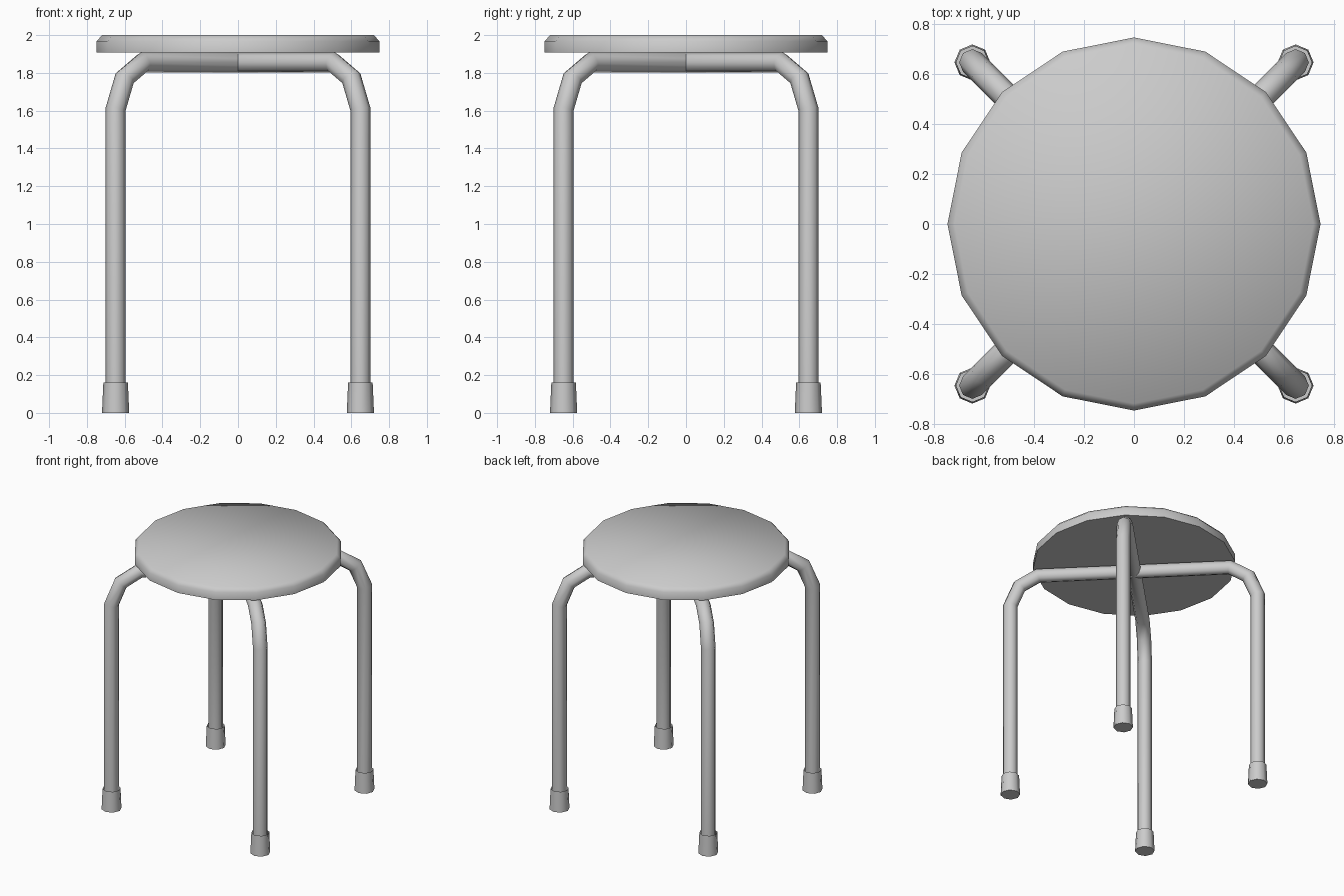
import bpy
import bmesh
from math import cos, sin, pi, radians
from mathutils import Vector

cube = bpy.data.objects.get("Cube")
if cube:
    bpy.data.objects.remove(cube, do_unlink=True)

grey = bpy.data.materials.new("light grey")
grey.use_nodes = True
grey.diffuse_color = (0.6, 0.6, 0.6, 1)
grey.node_tree.nodes["Principled BSDF"].inputs["Base Color"].default_value = (0.6, 0.6, 0.6, 1)


def loft(name, rings, cap_start=True, cap_end=True):
    """Skin a list of closed rings and shade it smooth, keeping sharp rims."""
    bm = bmesh.new()
    loops = [[bm.verts.new(p) for p in ring] for ring in rings]
    n = len(loops[0])
    for a, b in zip(loops, loops[1:]):
        for i in range(n):
            j = (i + 1) % n
            bm.faces.new((a[i], a[j], b[j], b[i]))
    if cap_start:
        bm.faces.new(loops[0][::-1])
    if cap_end:
        bm.faces.new(loops[-1])
    bmesh.ops.recalc_face_normals(bm, faces=bm.faces[:])
    mesh = bpy.data.meshes.new(name)
    bm.to_mesh(mesh)
    bm.free()
    mesh.materials.append(grey)
    obj = bpy.data.objects.new(name, mesh)
    bpy.context.collection.objects.link(obj)
    bpy.ops.object.select_all(action='DESELECT')
    obj.select_set(True)
    bpy.context.view_layer.objects.active = obj
    bpy.ops.object.shade_smooth_by_angle(angle=radians(60))
    return obj


def circle(radius, z, sides, x=0, y=0):
    return [(x + radius * cos(2 * pi * i / sides), y + radius * sin(2 * pi * i / sides), z)
            for i in range(sides)]


def tube_rings(path, radius, across, sides=8):
    """Mitred rings along a planar path; across is the normal of its plane."""
    rings = []
    for i, p in enumerate(path):
        d_in = (p - path[max(i - 1, 0)]).normalized()
        d_out = (path[min(i + 1, len(path) - 1)] - p).normalized()
        tangent = (d_in + d_out).normalized()
        mitre = 1 / tangent.dot(d_out if d_out.length else d_in)
        normal = across.cross(tangent)
        rings.append([p + radius * (normal * mitre * cos(2 * pi * k / sides)
                                    + across * sin(2 * pi * k / sides))
                      for k in range(sides)])
    return rings


# Round seat with a softened upper rim
loft("seat", [circle(r, z, 16) for r, z in ((0.748, 1.908), (0.748, 1.968), (0.72, 2.0))])

# Two bent tubes crossing under the seat, each forming a pair of legs
LEG = 0.648
bend = [(LEG, 0.02), (LEG, 1.608), (0.6, 1.772), (0.503, 1.855)]
for name, side in (("leg_tube_a", 1), ("leg_tube_b", -1)):
    half = [Vector((x, side * x, z)) for x, z in bend]
    other = [Vector((-p.x, -p.y, p.z)) for p in reversed(half)]
    across = Vector((-side, 1, 0)).normalized()
    loft(name, tube_rings(half + other, 0.053, across))

# Flared foot caps, open at the top around the tube
for fb, sy in (("front", -1), ("back", 1)):
    for lr, sx in (("left", 1), ("right", -1)):
        loft(f"{fb}_{lr}_foot",
             [circle(r, z, 8, sx * LEG, sy * LEG) for r, z in ((0.072, 0), (0.065, 0.16))],
             cap_end=False)
